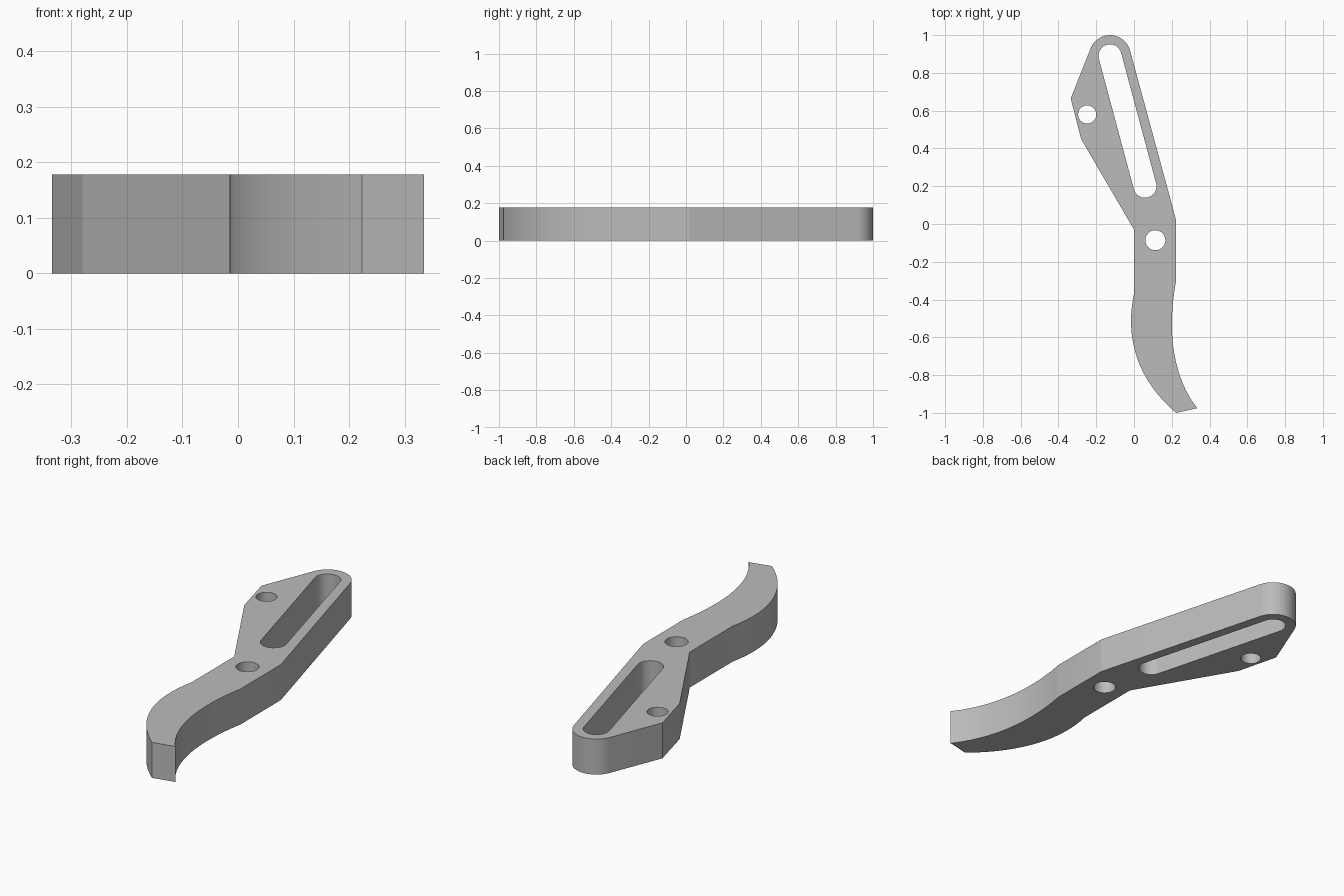
import bpy
import bmesh
from math import radians, cos, sin
from mathutils import Vector
from mathutils.geometry import interpolate_bezier

HEIGHT = 0.178

cube = bpy.data.objects.get("Cube")
if cube:
    bpy.data.objects.remove(cube, do_unlink=True)


def arc(x, y, r, start, end, steps):
    angles = [radians(start + (end - start) * i / steps) for i in range(steps + 1)]
    return [(x + r * cos(a), y + r * sin(a)) for a in angles]


def hole(x, y, r):
    return arc(x, y, r, 0, 360, 48)[:-1]


def bezier(*controls):
    return [p[:2] for p in interpolate_bezier(*[Vector((x, y, 0)) for x, y in controls], 24)]


# Outline: rounded tip, angular shoulder, straight neck and curved tail
outline = arc(-0.127, 0.89, 0.11, 15, 158, 22)
outline += [(-0.335, 0.665), (-0.28, 0.45), (0, -0.03)]
outline += bezier((0, -0.37), (-0.045, -0.58), (0, -0.81), (0.223, -1))
outline += bezier((0.335, -0.975), (0.19, -0.79), (0.18, -0.53), (0.223, -0.30))
outline += [(0.223, 0.02)]

# Long slot and two round holes
slot = arc(-0.127, 0.89, 0.061, 15, 195, 24) + arc(0.058, 0.2, 0.061, 195, 375, 24)
loops = [outline, slot, hole(-0.248, 0.58, 0.048), hole(0.113, -0.086, 0.053)]

# Fill the profile around its openings and extrude it
bm = bmesh.new()
edges = []
for loop in loops:
    verts = [bm.verts.new((x, y, 0)) for x, y in loop]
    edges += [bm.edges.new((v, verts[i - 1])) for i, v in enumerate(verts)]
bmesh.ops.triangle_fill(bm, edges=edges, use_beauty=True, use_dissolve=False)
walls = bmesh.ops.extrude_face_region(bm, geom=bm.faces[:], use_keep_orig=True)
top = [g for g in walls["geom"] if isinstance(g, bmesh.types.BMVert)]
bmesh.ops.translate(bm, verts=top, vec=(0, 0, HEIGHT))
bmesh.ops.recalc_face_normals(bm, faces=bm.faces[:])
mesh = bpy.data.meshes.new("lever_plate")
bm.to_mesh(mesh)
bm.free()

lever = bpy.data.objects.new("lever_plate", mesh)
bpy.context.collection.objects.link(lever)

# Plain grey finish
grey = bpy.data.materials.new("plain_grey")
grey.use_nodes = True
color = (0.5, 0.5, 0.5, 1)
grey.diffuse_color = color
grey.node_tree.nodes["Principled BSDF"].inputs["Base Color"].default_value = color
mesh.materials.append(grey)

# Smooth curved walls, crisp corners
bpy.ops.object.select_all(action="DESELECT")
lever.select_set(True)
bpy.context.view_layer.objects.active = lever
bpy.ops.object.shade_smooth_by_angle(angle=radians(10))
